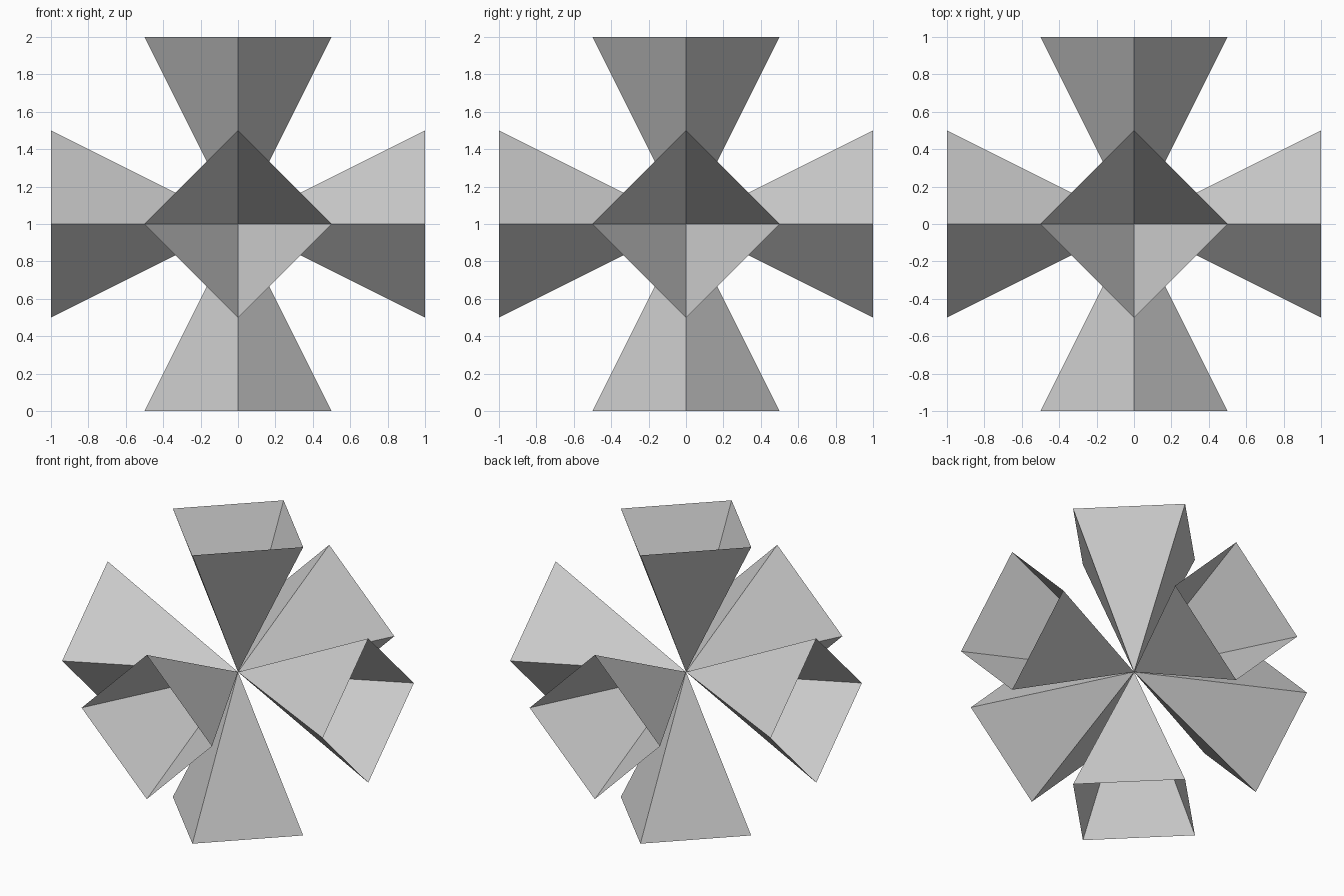
import bpy, bmesh
from math import cos, sin, pi
from mathutils import Vector

if "Cube" in bpy.data.objects:
    bpy.data.objects.remove(bpy.data.objects["Cube"])

CENTRE = Vector((0, 0, 1))   # shared apex of all six pyramids
RADIUS = 0.5                 # half diagonal of each diamond mouth
LENGTH = 1.0


def open_pyramid(name, axis):
    """Hollow four-sided pyramid, apex at CENTRE, open mouth facing along axis."""
    axis = Vector(axis)
    u = Vector((axis.y, axis.z, axis.x))
    v = axis.cross(u)
    bm = bmesh.new()
    apex = bm.verts.new(CENTRE)
    rim = [bm.verts.new(CENTRE + axis * LENGTH
                        + (u * cos(i * pi / 2) + v * sin(i * pi / 2)) * RADIUS)
           for i in range(4)]
    for i in range(4):
        bm.faces.new((apex, rim[(i + 1) % 4], rim[i]))
    mesh = bpy.data.meshes.new(name)
    bm.to_mesh(mesh)
    bm.free()
    obj = bpy.data.objects.new(name, mesh)
    bpy.context.collection.objects.link(obj)


# One open pyramid for each direction
for name, axis in {
    "top_pyramid": (0, 0, 1), "bottom_pyramid": (0, 0, -1),
    "front_pyramid": (0, -1, 0), "back_pyramid": (0, 1, 0),
    "right_pyramid": (1, 0, 0), "left_pyramid": (-1, 0, 0),
}.items():
    open_pyramid(name, axis)
